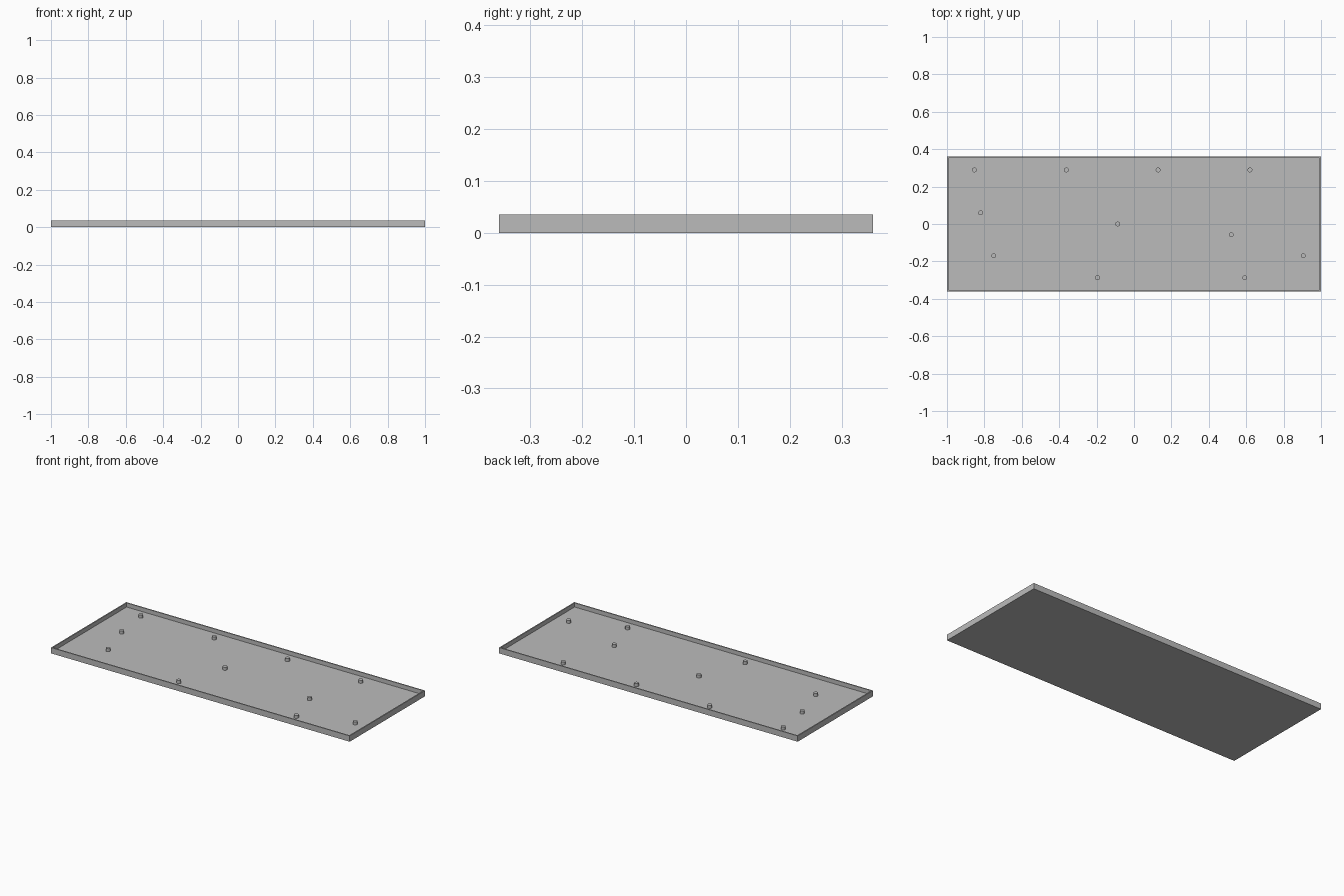
import bpy
import bmesh

if "Cube" in bpy.data.objects:
    bpy.data.objects.remove(bpy.data.objects["Cube"], do_unlink=True)

LENGTH, DEPTH, HEIGHT = 2.0, 0.72, 0.035
WALL, FLOOR = 0.01, 0.01
PEG_RADIUS, PEG_TOP = 0.013, 0.028

grey = bpy.data.materials.new("plain grey")
grey.use_nodes = True
grey.diffuse_color = (0.5, 0.5, 0.5, 1)
grey.node_tree.nodes["Principled BSDF"].inputs["Base Color"].default_value = grey.diffuse_color


def add_object(name, bm):
    mesh = bpy.data.meshes.new(name)
    bm.to_mesh(mesh)
    bm.free()
    mesh.materials.append(grey)
    obj = bpy.data.objects.new(name, mesh)
    bpy.context.collection.objects.link(obj)
    return obj


# Shallow tray: a box with its top inset to a rim and pushed down to the floor
bm = bmesh.new()
bmesh.ops.create_cube(bm, size=1)
bmesh.ops.scale(bm, vec=(LENGTH, DEPTH, HEIGHT), verts=bm.verts)
bmesh.ops.translate(bm, vec=(0, 0, HEIGHT / 2), verts=bm.verts)
bm.normal_update()
top = max(bm.faces, key=lambda f: f.calc_center_median().z)
bmesh.ops.inset_region(bm, faces=[top], thickness=WALL)
well = bmesh.ops.extrude_discrete_faces(bm, faces=[top])["faces"][0]
bmesh.ops.translate(bm, vec=(0, 0, FLOOR - HEIGHT), verts=well.verts)
bmesh.ops.recalc_face_normals(bm, faces=bm.faces)
add_object("tray", bm)


# Round mounting pegs standing on the floor
def add_peg(name, x, y):
    bm = bmesh.new()
    bmesh.ops.create_cone(bm, cap_ends=True, segments=24, radius1=PEG_RADIUS,
                          radius2=PEG_RADIUS, depth=PEG_TOP - FLOOR)
    bmesh.ops.translate(bm, vec=(0, 0, (PEG_TOP - FLOOR) / 2), verts=bm.verts)
    for face in bm.faces:
        face.smooth = len(face.verts) == 4
    for edge in bm.edges:
        edge.smooth = all(f.smooth for f in edge.link_faces)
    # The floor hides the lower cap
    bmesh.ops.delete(bm, geom=[f for f in bm.faces if f.normal.z < -0.9], context="FACES")
    add_object(name, bm).location = (x, y, FLOOR)


for i in range(4):
    add_peg(f"back_peg_{i + 1}", -0.853 + i * 0.491, 0.289)

inner_pegs = [(-0.82, 0.06), (-0.75, -0.17), (-0.087, 0.0), (0.52, -0.057), (0.905, -0.17)]
for i, (x, y) in enumerate(inner_pegs):
    add_peg(f"inner_peg_{i + 1}", x, y)

for i, x in enumerate((-0.195, 0.592)):
    add_peg(f"front_peg_{i + 1}", x, -0.287)
